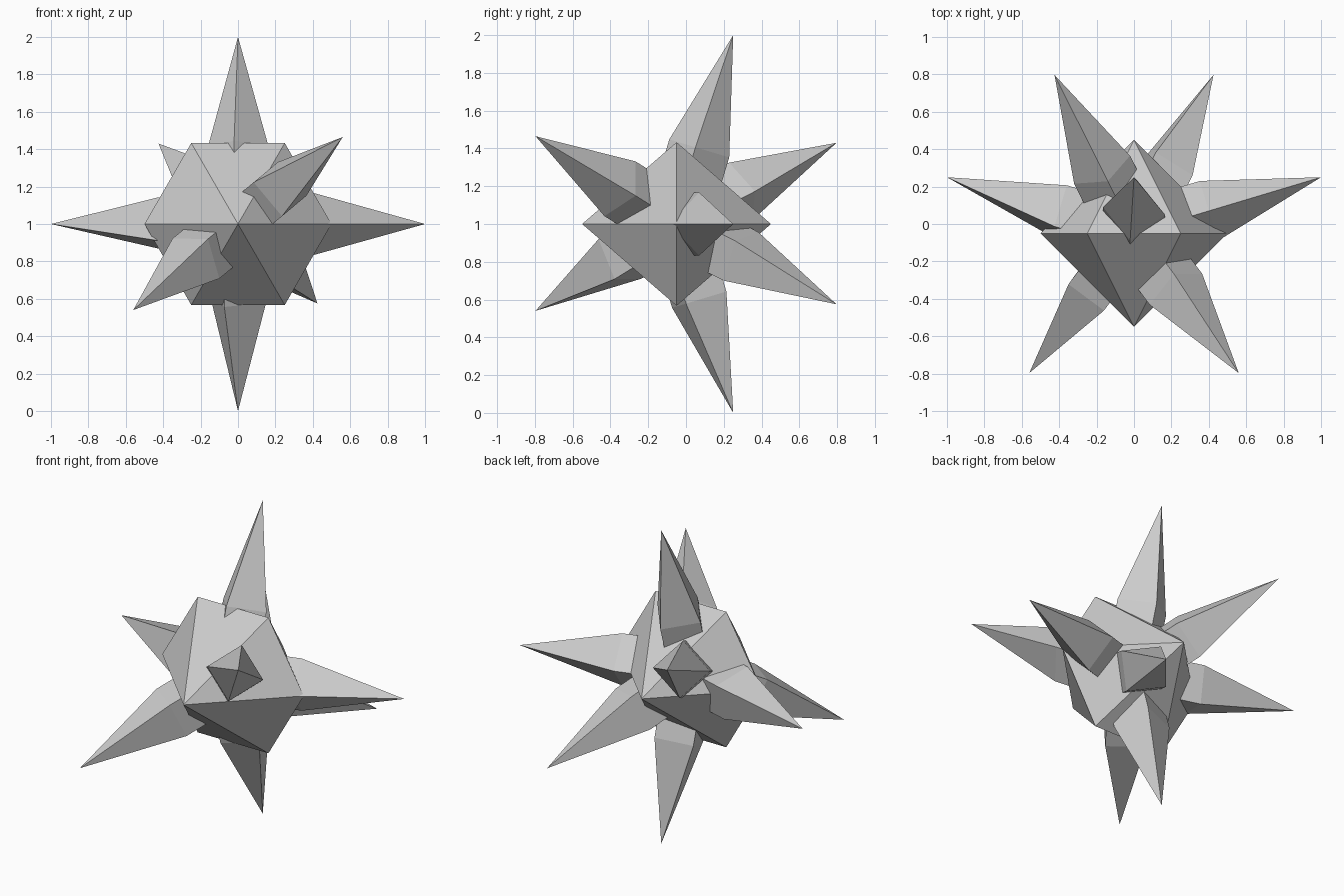
import bpy, bmesh, math
from mathutils import Vector

if "Cube" in bpy.data.objects:
    bpy.data.objects.remove(bpy.data.objects["Cube"])

grey = bpy.data.materials.new("plain_grey")
grey.diffuse_color = (0.6, 0.6, 0.6, 1)
grey.use_nodes = True
grey.node_tree.nodes["Principled BSDF"].inputs["Base Color"].default_value = grey.diffuse_color

CENTRE = Vector((0, -0.05, 1))


def finish(name, bm):
    bmesh.ops.recalc_face_normals(bm, faces=bm.faces)
    mesh = bpy.data.meshes.new(name)
    bm.to_mesh(mesh)
    bm.free()
    mesh.materials.append(grey)
    bpy.context.collection.objects.link(bpy.data.objects.new(name, mesh))


def spike(name, tip, side, radius=0.167, shoulder=0.418, root=0.2):
    """Square prism rooted in the core, ending in a long pyramid.
    side is the direction of one prism edge, which sets the roll."""
    tip, side = Vector(tip), Vector(side)
    axis = (tip - CENTRE).normalized()
    u = (side - axis * side.dot(axis)).normalized()
    v = axis.cross(u)
    bm = bmesh.new()
    rings = [[bm.verts.new(CENTRE + axis * d + radius * w) for w in (u, v, -u, -v)]
             for d in (root, shoulder)]
    point = bm.verts.new(tip)
    bm.faces.new(rings[0])
    for i in range(4):
        j = (i + 1) % 4
        bm.faces.new((rings[0][i], rings[0][j], rings[1][j], rings[1][i]))
        bm.faces.new((rings[1][i], rings[1][j], point))
    finish(name, bm)


# core: six-sided double pyramid pointing front and back
bm = bmesh.new()
ring = [bm.verts.new(CENTRE + Vector((math.cos(a), 0, math.sin(a))) * 0.5)
        for a in (math.radians(60 * k) for k in range(6))]
for y in (-0.5, 0.5):
    apex = bm.verts.new(CENTRE + Vector((0, y, 0)))
    for i in range(6):
        bm.faces.new((ring[i], ring[(i + 1) % 6], apex))
finish("core", bm)

# cross of four spikes leaning back
spike("top_spike", (0, 0.25, 2), (0.99, -0.13, 0))
spike("bottom_spike", (0, 0.25, 0), (-0.42, -0.9, 0))
spike("right_spike", (1, 0.25, 1), (0, 0, 1))
spike("left_spike", (-1, 0.25, 1), (0, -0.86, -0.5))

# two diagonal spikes at the front, two at the back
spike("front_upper_spike", (0.56, -0.797, 1.465), (0.15, 0.088, -0.039))
spike("front_lower_spike", (-0.56, -0.797, 0.54), (-0.116, 0.026, 0.099))
spike("back_upper_spike", (-0.425, 0.797, 1.43), (0, 0, 1))
spike("back_lower_spike", (0.425, 0.797, 0.575), (0.133, -0.028, 0.076))
